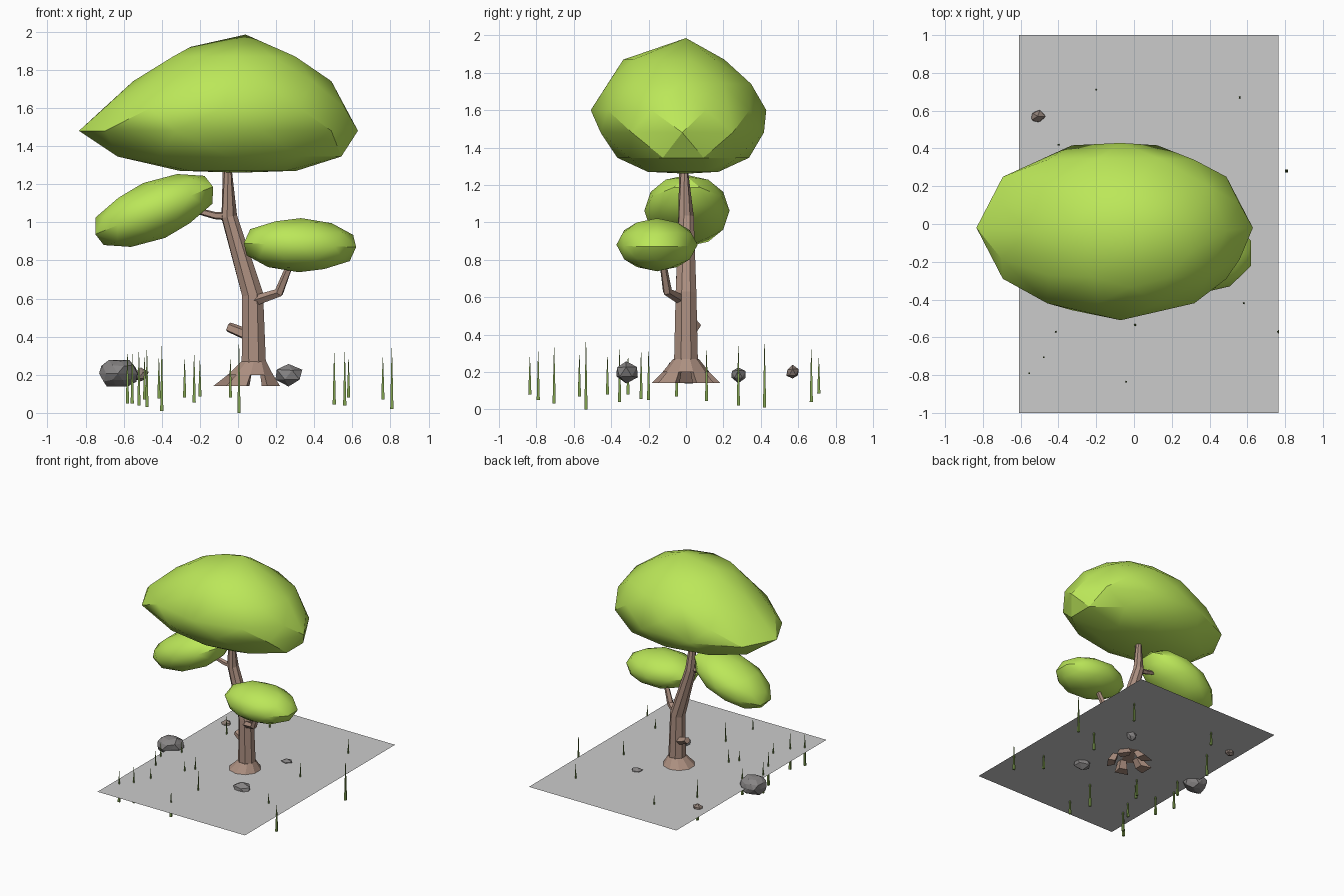
import bpy, bmesh, math, random
from mathutils import Vector, Matrix

if "Cube" in bpy.data.objects:
    bpy.data.objects.remove(bpy.data.objects["Cube"])

random.seed(4)


def material(name, rgb):
    m = bpy.data.materials.new(name)
    m.diffuse_color = (*rgb, 1)
    m.use_nodes = True
    m.node_tree.nodes["Principled BSDF"].inputs["Base Color"].default_value = m.diffuse_color
    return m


LEAF = material("leaf", (0.5, 0.8, 0.1))
BARK = material("bark", (0.42, 0.28, 0.22))
STONE = material("stone", (0.24, 0.23, 0.23))
BROWN_STONE = material("brown_stone", (0.27, 0.21, 0.18))
GRASS = material("grass", (0.22, 0.36, 0.08))


def finish(bm, name, mat=None, smooth=None):
    if mat:
        bmesh.ops.recalc_face_normals(bm, faces=bm.faces)
    mesh = bpy.data.meshes.new(name)
    bm.to_mesh(mesh)
    bm.free()
    ob = bpy.data.objects.new(name, mesh)
    bpy.context.collection.objects.link(ob)
    if mat:
        mesh.materials.append(mat)
    if smooth:
        for p in mesh.polygons:
            p.use_smooth = True
        mesh.set_sharp_from_angle(angle=math.radians(smooth))
    return ob


def tube(bm, path, n):
    """Tapered tube through (x, y, z, radius) points, closed at both ends."""
    pts = [Vector(p[:3]) for p in path]
    rings = []
    for i, p in enumerate(pts):
        d = pts[min(i + 1, len(pts) - 1)] - pts[max(i - 1, 0)]
        q = d.to_track_quat('Z', 'Y')
        rings.append([bm.verts.new(p + q @ Vector((path[i][3] * math.cos(a), path[i][3] * math.sin(a), 0)))
                      for a in (2 * math.pi * (k + 0.5) / n for k in range(n))])
    for a, b in zip(rings, rings[1:]):
        for k in range(n):
            j = (k + 1) % n
            bm.faces.new((a[k], a[j], b[j], b[k]))
    bm.faces.new(rings[0][::-1])
    bm.faces.new(rings[-1])


# Ground sheet
bm = bmesh.new()
bm.faces.new([bm.verts.new((x, y, 0.2)) for x, y in ((-0.61, -1), (0.765, -1), (0.765, 1), (-0.61, 1))])
finish(bm, "ground_sheet")

# Trunk
bm = bmesh.new()
tube(bm, [(0.083, 0, 0.25, 0.069), (0.077, 0, 0.62, 0.06), (-0.046, 0, 1.03, 0.043),
          (-0.06, -0.017, 1.36, 0.02)], 8)
finish(bm, "trunk", BARK)

# Root flare with five splayed feet
bm = bmesh.new()
N = 10


def root_ring(cx, r, z):
    return [bm.verts.new((cx + r * math.cos(a), r * math.sin(a), z))
            for a in (2 * math.pi * (k + 0.5) / N for k in range(N))]


top, mid = root_ring(0.083, 0.068, 0.27), root_ring(0.065, 0.125, 0.2)
foot, heel = root_ring(0.045, 0.185, 0.14), root_ring(0.06, 0.11, 0.14)
inner = root_ring(0.07, 0.08, 0.2)
bm.faces.new(top)
bm.faces.new(inner[::-1])
for k in range(N):
    j = (k + 1) % N
    bm.faces.new((top[k], top[j], mid[j], mid[k]))
    if k % 2 == 0:
        bm.faces.new((mid[k], mid[j], foot[j], foot[k]))
        bm.faces.new((foot[k], foot[j], heel[j], heel[k]))
        bm.faces.new((heel[k], heel[j], inner[j], inner[k]))
        bm.faces.new((mid[k], foot[k], heel[k], inner[k]))
        bm.faces.new((mid[j], foot[j], heel[j], inner[j]))
    else:
        bm.faces.new((mid[k], mid[j], inner[j], inner[k]))
finish(bm, "roots", BARK)

# Branches
for name, path in {
    "right_branch": [(0.08, -0.02, 0.585, 0.03), (0.215, -0.1, 0.63, 0.026), (0.29, -0.13, 0.82, 0.017)],
    "left_branch": [(-0.04, 0, 1.03, 0.022), (-0.12, 0, 1.035, 0.02), (-0.25, 0, 1.07, 0.016)],
    "branch_stub": [(0.06, 0.02, 0.405, 0.033), (-0.05, 0.055, 0.45, 0.027)],
}.items():
    bm = bmesh.new()
    tube(bm, path, 5)
    finish(bm, name, BARK)

# Main canopy: hull over staggered ellipse rings (z, xmin, xmax, ymin, ymax)
bm = bmesh.new()
for i, (z, x0, x1, y0, y1) in enumerate([
        (1.27, -0.3, 0.3, -0.21, 0.18), (1.345, -0.65, 0.56, -0.36, 0.33),
        (1.48, -0.82, 0.615, -0.47, 0.43), (1.6, -0.72, 0.58, -0.5, 0.42),
        (1.74, -0.54, 0.48, -0.43, 0.36), (1.87, -0.35, 0.31, -0.33, 0.2)]):
    for k in range(10):
        a = 2 * math.pi * (k + i % 2 * 0.5) / 10
        bm.verts.new(((x0 + x1) / 2 + (x1 - x0) * 0.51 * math.cos(a),
                      (y0 + y1) / 2 + (y1 - y0) * 0.51 * math.sin(a), z))
for p in ((0.04, 0, 1.985), (-0.25, -0.03, 1.92), (0, 0, 1.26)):
    bm.verts.new(p)
res = bmesh.ops.convex_hull(bm, input=bm.verts)
bmesh.ops.delete(bm, geom=[v for v in bm.verts if not v.link_faces], context='VERTS')
finish(bm, "main_canopy", LEAF, 30)

# Side canopies: flattened icospheres
for name, c, s, tilt in (("right_canopy", (0.325, -0.155, 0.88), (0.31, 0.217, 0.142), 2),
                         ("left_canopy", (-0.44, 0.005, 1.062), (0.35, 0.228, 0.155), -22)):
    bm = bmesh.new()
    bmesh.ops.create_icosphere(bm, subdivisions=2, radius=1)
    bm.transform(Matrix.Translation(c) @ Matrix.Rotation(math.radians(tilt), 4, 'Y')
                 @ Matrix.Diagonal((*s, 1)))
    finish(bm, name, LEAF, 32)

# Rocks: jittered low icospheres
for i, (c, s, mat) in enumerate([
        ((-0.63, 0, 0.207), (0.105, 0.1, 0.078), STONE),
        ((0.265, -0.32, 0.2), (0.085, 0.07, 0.062), STONE),
        ((0.26, 0.28, 0.187), (0.05, 0.045, 0.043), STONE),
        ((-0.51, 0.57, 0.197), (0.043, 0.038, 0.038), BROWN_STONE)]):
    bm = bmesh.new()
    bmesh.ops.create_icosphere(bm, subdivisions=2 if i == 0 else 1, radius=1)
    for v in bm.verts:
        v.co *= random.uniform(0.82, 1.1)
    bm.transform(Matrix.Translation(c) @ Matrix.Diagonal((*s, 1)))
    finish(bm, f"rock_{i + 1}", mat)

# Grass stalks (x, y, base height), thinning toward the tip
bm = bmesh.new()
for x, y, z in [(-0.2, 0.71, 0.085), (0.56, 0.67, 0.04), (-0.4, 0.42, 0.01), (0.807, 0.28, 0.02),
                (0.76, -0.57, 0.07), (0.58, -0.42, 0.08), (0.005, -0.535, 0), (-0.415, -0.57, 0.075),
                (-0.478, -0.705, 0.03), (-0.555, -0.79, 0.05), (-0.04, -0.835, 0.08),
                (-0.28, -0.31, 0.08), (-0.23, -0.24, 0.055), (-0.58, -0.2, 0.05),
                (-0.52, -0.355, 0.04), (-0.49, -0.05, 0.07), (0.505, 0.11, 0.045)]:
    h = 0.36 - 2 * z
    tube(bm, [(x, y, z, 0.012), (x, y, z + h * 0.5, 0.007), (x, y, z + h, 0.0015)], 4)
finish(bm, "grass", GRASS)
